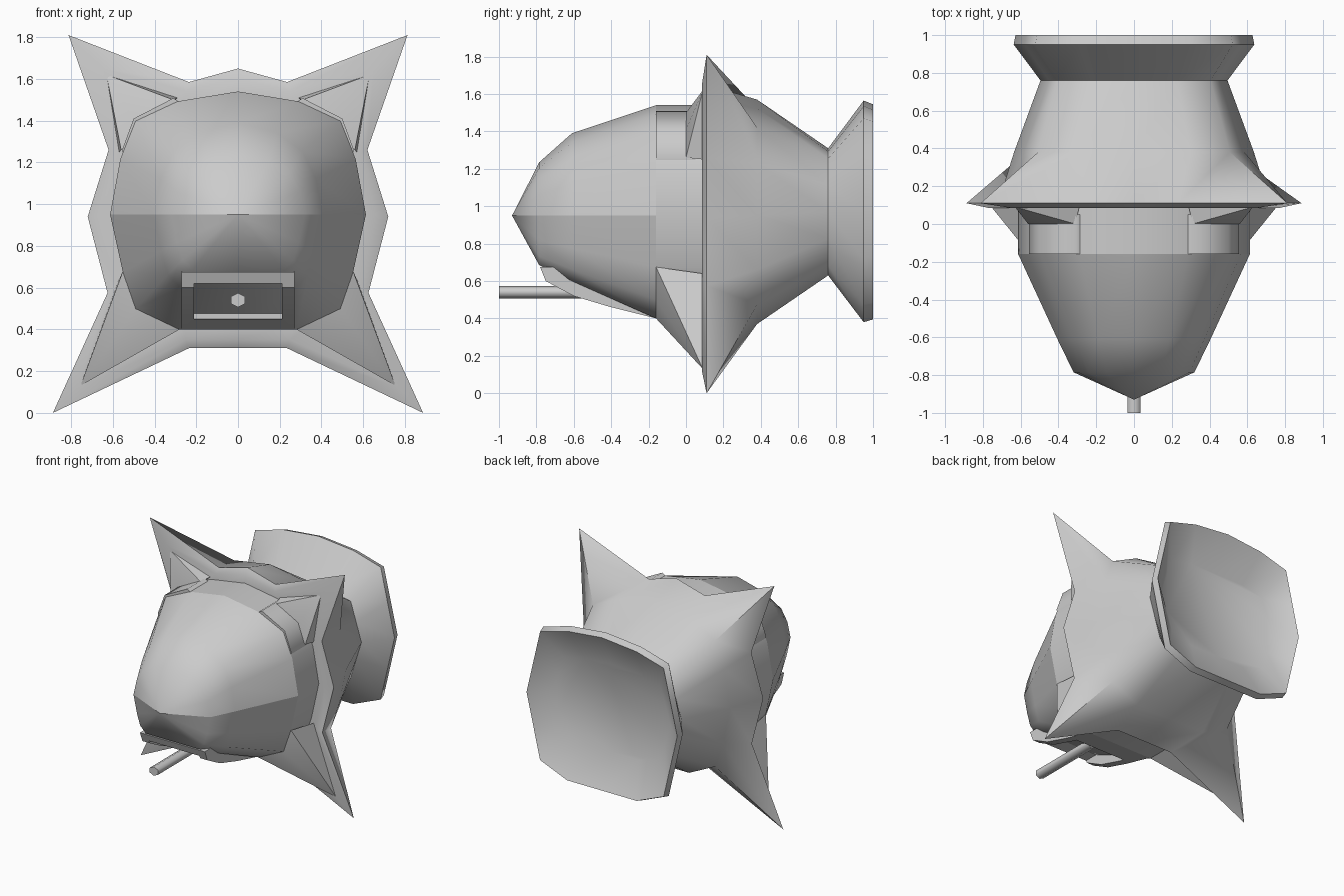
import bpy, bmesh, math

if "Cube" in bpy.data.objects:
    bpy.data.objects.remove(bpy.data.objects["Cube"])

# Half profiles (x, z) from top centre round the side to bottom centre
HULL = [(0, 1), (.47, .92), (.8, .76), (.92, .45), (1, 0), (.9, -.5), (.8, -.82), (.46, -1), (0, -1)]
CHIN = [(0, 1), (.46, .89), (.76, .69), (.92, .39), (1, 0), (.91, -.5), (.83, -.82), (.68, -1), (0, -1)]
RIM = [(0, 1), (.46, .95), (.82, .84), (.91, .42), (1, 0), (.91, -.42), (.82, -.84), (.46, -1), (0, -1)]
STAR = [(0, 1.65), (.235, 1.585), (.812, 1.81), (.62, 1.26), (.72, .94), (.625, .575), (.887, .0), (.235, .31), (0, .31)]
STAR_IN = [(0, 1.6), (.25, 1.545), (.65, 1.65), (.585, 1.25), (.66, .95), (.585, .61), (.77, .12), (.25, .35), (0, .35)]


def ring(y, half):
    """Mirror a half profile into a closed ring at depth y."""
    pts = half + [(-x, z) for x, z in half[-2:0:-1]]
    return [(x, y, z) for x, z in pts]


def scaled(y, prof, w, mid, top, bot):
    return ring(y, [(x * w, mid + z * ((top - mid) if z > 0 else (mid - bot))) for x, z in prof])


def finish(name, bm, angle=60):
    bmesh.ops.remove_doubles(bm, verts=bm.verts, dist=1e-4)
    bmesh.ops.recalc_face_normals(bm, faces=bm.faces)
    me = bpy.data.meshes.new(name)
    bm.to_mesh(me)
    bm.free()
    ob = bpy.data.objects.new(name, me)
    bpy.context.collection.objects.link(ob)
    bpy.ops.object.select_all(action='DESELECT')
    ob.select_set(True)
    bpy.context.view_layer.objects.active = ob
    bpy.ops.object.shade_smooth_by_angle(angle=math.radians(angle))
    return ob


def loft(name, rings, cap_end=False, sharp=lambda a, b: False):
    """Skin rings of equal point count; sharp(a, b) picks edges to keep hard."""
    bm = bmesh.new()
    rows = [[bm.verts.new(p) for p in r] for r in rings]
    n = len(rows[0])
    for a, b in zip(rows, rows[1:]):
        for i in range(n):
            j = (i + 1) % n
            bm.faces.new((a[i], a[j], b[j], b[i]))
    if cap_end:
        bm.faces.new(rows[-1])
    for e in bm.edges:
        if sharp(e.verts[0].co, e.verts[1].co):
            e.smooth = False
    return finish(name, bm)


def hull_of_points(name, pts, angle=60):
    bm = bmesh.new()
    for p in pts:
        bm.verts.new(p)
    bmesh.ops.convex_hull(bm, input=bm.verts)
    return finish(name, bm, angle)


# Front pod: domed canopy above a hard crease, lower hull beneath
loft("front_pod", [
    scaled(-.93, HULL, 0, .95, .95, .95),
    scaled(-.785, CHIN, .32, .95, 1.235, .685),
    scaled(-.61, CHIN, .405, .95, 1.39, .6),
    scaled(-.16, HULL, .613, .95, 1.54, .4)],
    sharp=lambda a, b: abs(a.z - .95) + abs(b.z - .95) < 1e-4)

# Straight collar behind the pod
loft("collar", [scaled(y, HULL, .613, .95, 1.54, .4) for y in (-.16, .1)])

# Four-spiked flange, tapering rear body, flared nozzle and shallow dish
loft("spiked_rear_body", [
    scaled(.085, HULL, .56, .95, 1.5, .42),
    ring(.085, STAR_IN),
    ring(.11, STAR),
    scaled(.38, HULL, .635, .95, 1.57, .37),
    scaled(.76, RIM, .495, .97, 1.31, .63),
    scaled(.95, RIM, .637, .97, 1.565, .38),
    scaled(1.0, RIM, .627, .97, 1.545, .395),
    scaled(.88, RIM, .49, .97, 1.3, .64)], True,
    lambda a, b: abs(a.y - b.y) < 1e-4 and any(abs(a.y - y) < 1e-4 for y in (.11, .76, .95, 1.0)))

for side, s in (("right", 1), ("left", -1)):
    # Lower buttress running out into the spike
    hull_of_points("lower_fin_" + side, [(s * x, y, z) for x, y, z in [
        (.28, -.16, .4), (.49, -.16, .5), (.553, -.16, .675),
        (.755, .09, .13), (.28, .09, .4), (.57, .09, .64)]])
    # Small upper fin wrapped on the collar
    hull_of_points("upper_fin_" + side, [(s * x, y, z) for x, y, z in [
        (.31, .0, 1.5), (.5, .0, 1.41), (.56, .0, 1.26),
        (.63, .09, 1.62), (.29, .09, 1.51), (.57, .09, 1.25)]])
    # Thin raised panel along the collar shoulder
    hull_of_points("collar_panel_" + side, [(s * x, y, z) for y in (-.16, .05) for x, z in [
        (.28, 1.49), (.31, 1.508), (.5, 1.41), (.555, 1.26), (.545, 1.22)]])

# Chin housing with a recessed gun bay
side_profile = [(-.78, .675), (-.75, .6), (-.6, .52), (-.4, .46), (-.16, .4), (-.16, .66), (-.5, .68)]
bm = bmesh.new()
f = bm.faces.new([bm.verts.new((-.27, y, z)) for y, z in side_profile])
ext = bmesh.ops.extrude_face_region(bm, geom=[f])
bmesh.ops.translate(bm, vec=(.54, 0, 0), verts=[v for v in ext["geom"] if isinstance(v, bmesh.types.BMVert)])
chin = finish("chin_housing", bm, 40)
bpy.ops.mesh.primitive_cube_add(size=1, location=(0, -.63, .535))
cutter = bpy.context.object
cutter.name = "gun_bay_cutter"
cutter.scale = (.42, .6, .17)
cutter.hide_render = True
cutter.hide_viewport = True
mod = chin.modifiers.new("bay", 'BOOLEAN')
mod.operation = 'DIFFERENCE'
mod.object = cutter
mod.solver = 'EXACT'

# Six-sided gun barrel
bpy.ops.mesh.primitive_cylinder_add(vertices=6, radius=.04, depth=.55, location=(0, -.725, .54),
                                    rotation=(math.pi / 2, 0, 0))
bpy.context.object.name = "gun_barrel"
bpy.context.object.scale = (1, .85, 1)
bpy.ops.object.shade_smooth_by_angle(angle=math.radians(65))
